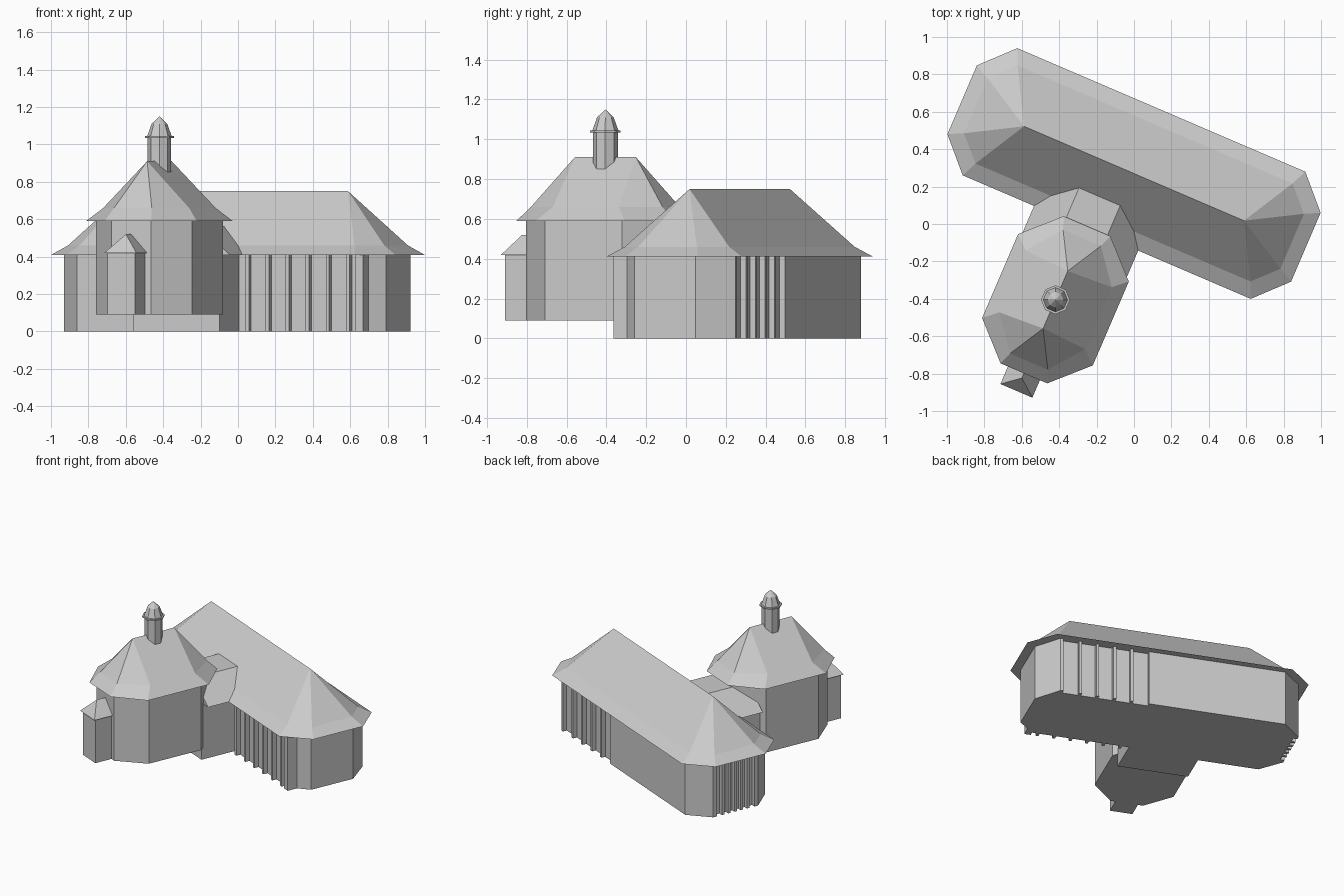
import bpy, bmesh, math
from mathutils import Matrix

if "Cube" in bpy.data.objects:
    bpy.data.objects.remove(bpy.data.objects["Cube"])

TURN = Matrix.Rotation(math.atan2(-0.394, 0.919), 4, 'Z')
HALL = Matrix.Translation((0, 0.27, 0)) @ TURN
CHAPEL = Matrix.Translation((-0.42, -0.405, 0)) @ TURN

grey = bpy.data.materials.new("light_grey")
grey.diffuse_color = (0.6, 0.6, 0.6, 1)
grey.use_nodes = True
grey.node_tree.nodes["Principled BSDF"].inputs["Base Color"].default_value = grey.diffuse_color


def loft(name, frame, rings):
    """Closed solid through rings given as (outline, z)."""
    bm = bmesh.new()
    loops = [[bm.verts.new((x, y, z)) for x, y in pts] for pts, z in rings]
    n = len(loops[0])
    for low, high in zip(loops, loops[1:]):
        for i in range(n):
            j = (i + 1) % n
            bm.faces.new((low[i], low[j], high[j], high[i]))
    bm.faces.new(loops[0][::-1])
    if len(set(rings[-1][0])) == n:
        bm.faces.new(loops[-1])
    bmesh.ops.remove_doubles(bm, verts=bm.verts, dist=1e-4)
    bmesh.ops.recalc_face_normals(bm, faces=bm.faces)
    mesh = bpy.data.meshes.new(name)
    bm.to_mesh(mesh)
    bm.free()
    mesh.materials.append(grey)
    obj = bpy.data.objects.new(name, mesh)
    obj.matrix_world = frame
    bpy.context.collection.objects.link(obj)
    return obj


def cut_corners(a, b, c, d):
    """Eight-sided outline, symmetric, through (a, b) and (c, d)."""
    return [(a, b), (-a, b), (-c, d), (-c, -d), (-a, -b), (a, -b), (c, -d), (c, d)]


def ridge(r):
    return [(r, 0), (-r, 0), (-r, 0), (-r, 0), (-r, 0), (r, 0), (r, 0), (r, 0)]


def rect(x0, x1, y0, y1):
    return [(x0, y0), (x1, y0), (x1, y1), (x0, y1)]


def ngon(r, n=8):
    return [(r * math.cos(math.tau * (i + 0.5) / n), r * math.sin(math.tau * (i + 0.5) / n))
            for i in range(n)]


# Long hall: walls with set-back window bands
hall = [(0.80, 0.32), (0.78, 0.32), (0.78, 0.29), (0.17, 0.29), (0.17, 0.32),
        (-0.80, 0.32), (-0.935, 0.18), (-0.935, 0.15), (-0.905, 0.15),
        (-0.905, -0.15), (-0.935, -0.15), (-0.935, -0.18), (-0.80, -0.32),
        (0.10, -0.32), (0.10, -0.287), (0.82, -0.287), (0.82, -0.32),
        (0.865, -0.32), (0.865, -0.245), (0.935, -0.175), (0.935, 0.16)]
loft("hall_walls", HALL, [(hall, 0), (hall, 0.41)])

# Piers between the windows: front, back and end
for k in range(6):
    u = 0.19 + 0.117 * k
    p = rect(u - 0.01, u + 0.01, -0.32, -0.28)
    loft("front_pier", HALL, [(p, 0), (p, 0.41)])
for k in range(4):
    u = 0.292 + 0.122 * k
    p = rect(u - 0.01, u + 0.01, 0.28, 0.32)
    loft("back_pier", HALL, [(p, 0), (p, 0.41)])
for k in range(5):
    v = -0.1 + 0.05 * k
    p = rect(-0.935, -0.9, v - 0.01, v + 0.01)
    loft("end_pier", HALL, [(p, 0), (p, 0.41)])

# Hall roof with flared eaves
loft("hall_roof", HALL, [(cut_corners(0.838, 0.37, 1.0, 0.2), 0.41),
                         (cut_corners(0.80, 0.285, 0.92, 0.16), 0.46),
                         (ridge(0.64), 0.75)])

# Chapel walls and flared roof
wall = cut_corners(0.115, 0.385, 0.28, 0.21)
loft("chapel_walls", CHAPEL, [(wall, 0.09), (wall, 0.59)])
# The chapel ridge runs across its outline, so its points are listed along y
r = 0.167
top = [(0, r), (0, r), (0, r), (0, -r), (0, -r), (0, -r), (0, -r), (0, r)]
loft("chapel_roof", CHAPEL, [(cut_corners(0.136, 0.428, 0.322, 0.244), 0.59),
                             (cut_corners(0.11, 0.36, 0.25, 0.18), 0.66),
                             (top, 0.91)])

# Small porch on the chapel end
p = rect(-0.08, 0.08, -0.515, -0.3)
loft("porch_walls", CHAPEL, [(p, 0.09), (p, 0.42)])
loft("porch_roof", CHAPEL, [(rect(-0.093, 0.093, -0.53, -0.3), 0.42),
                            ([(0, -0.455), (0, -0.455), (0, -0.3), (0, -0.3)], 0.52)])

# Link between chapel and hall
p = rect(-0.25, 0.25, 0.23, 0.5)
loft("link_walls", CHAPEL, [(p, 0), (p, 0.42)])
loft("link_roof", CHAPEL, [(rect(-0.303, 0.303, 0.25, 0.62), 0.41),
                           (rect(-0.12, 0.12, 0.25, 0.62), 0.56)])

# Bell turret: shaft, brim and domed cap
loft("turret_shaft", CHAPEL, [(ngon(0.063), 0.8), (ngon(0.063), 1.04)])
loft("turret_brim", CHAPEL, [(ngon(0.077), 1.035), (ngon(0.077), 1.045)])
loft("turret_cap", CHAPEL, [(ngon(0.065), 1.045), (ngon(0.042), 1.11), ([(0, 0)] * 8, 1.15)])
